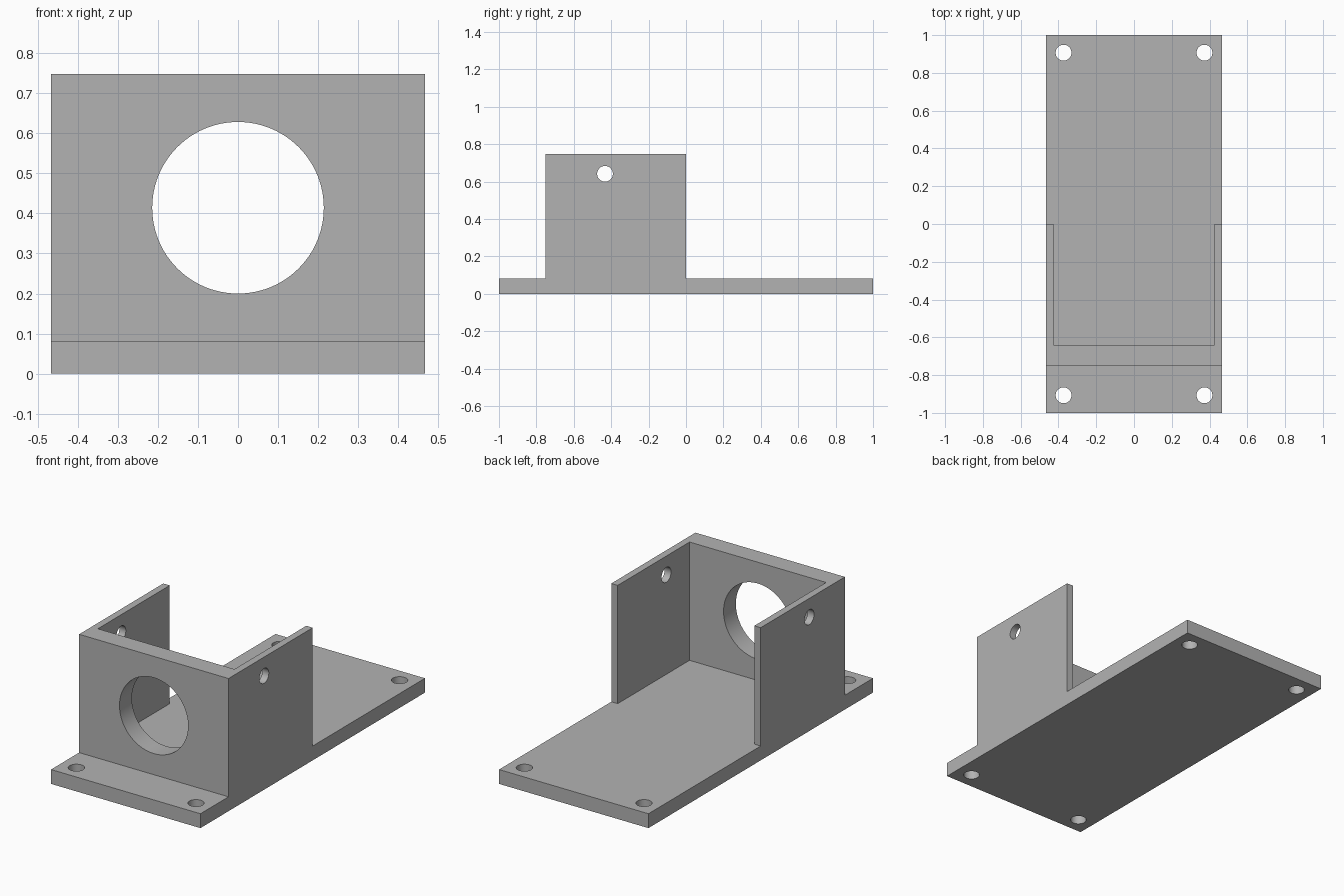
import bpy, bmesh, math

if "Cube" in bpy.data.objects:
    bpy.data.objects.remove(bpy.data.objects["Cube"])

W, BASE_H, TOP = 0.466, 0.081, 0.748      # half width, base thickness, wall top
WALL_FRONT, WALL_BACK = -0.75, 0.0
FRONT_T, SIDE_T = 0.11, 0.04

gray = bpy.data.materials.new("light gray")
gray.diffuse_color = (0.45, 0.45, 0.45, 1)
gray.use_nodes = True
gray.node_tree.nodes["Principled BSDF"].inputs["Base Color"].default_value = gray.diffuse_color


def prism(name, outline, z0, z1):
    """Extrude a closed xy outline from z0 to z1."""
    bm = bmesh.new()
    face = bm.faces.new([bm.verts.new((x, y, z0)) for x, y in outline])
    ext = bmesh.ops.extrude_face_region(bm, geom=[face])
    moved = [v for v in ext["geom"] if isinstance(v, bmesh.types.BMVert)]
    bmesh.ops.translate(bm, verts=moved, vec=(0, 0, z1 - z0))
    bmesh.ops.recalc_face_normals(bm, faces=bm.faces)
    mesh = bpy.data.meshes.new(name)
    bm.to_mesh(mesh)
    bm.free()
    mesh.materials.append(gray)
    ob = bpy.data.objects.new(name, mesh)
    bpy.context.collection.objects.link(ob)
    return ob


def drill(name, loc, radius, depth, rot=(0, 0, 0), sides=32):
    bpy.ops.mesh.primitive_cylinder_add(vertices=sides, radius=radius, depth=depth,
                                        location=loc, rotation=rot)
    ob = bpy.context.object
    ob.name = name
    ob.data.materials.append(gray)
    return ob


def combine(target, tool, operation):
    mod = target.modifiers.new(operation.lower(), 'BOOLEAN')
    mod.operation, mod.solver, mod.object = operation, 'EXACT', tool
    bpy.context.view_layer.objects.active = target
    bpy.ops.object.modifier_apply(modifier=mod.name)
    bpy.data.objects.remove(tool, do_unlink=True)


# Base plate
bracket = prism("mounting_bracket", [(-W, -1), (W, -1), (W, 1), (-W, 1)], 0, BASE_H)

# U-shaped wall: thick front, two thin sides
inner_x, inner_y = W - SIDE_T, WALL_FRONT + FRONT_T
wall = prism("u_wall", [(-W, WALL_FRONT), (W, WALL_FRONT), (W, WALL_BACK),
                        (inner_x, WALL_BACK), (inner_x, inner_y), (-inner_x, inner_y),
                        (-inner_x, WALL_BACK), (-W, WALL_BACK)], BASE_H, TOP)
combine(bracket, wall, 'UNION')

# Large front opening
combine(bracket, drill("front_opening", (0, WALL_FRONT + FRONT_T / 2, 0.414), 0.214, 0.3,
                       (math.pi / 2, 0, 0), 96), 'DIFFERENCE')

# Cross hole through both side walls
combine(bracket, drill("side_hole", (0, -0.433, 0.642), 0.042, 1.2,
                       (0, math.pi / 2, 0), 48), 'DIFFERENCE')

# Corner screw holes
for sx in (-1, 1):
    for sy in (-1, 1):
        combine(bracket, drill("screw_hole", (sx * 0.373, sy * 0.907, BASE_H / 2),
                               0.042, 0.3, sides=48), 'DIFFERENCE')

# Merge coplanar faces and smooth the bores
bm = bmesh.new()
bm.from_mesh(bracket.data)
bmesh.ops.remove_doubles(bm, verts=bm.verts, dist=1e-5)
bmesh.ops.dissolve_limit(bm, angle_limit=math.radians(0.5), verts=bm.verts, edges=bm.edges)
bm.to_mesh(bracket.data)
bm.free()
bpy.ops.object.select_all(action='DESELECT')
bracket.select_set(True)
bpy.context.view_layer.objects.active = bracket
bpy.ops.object.shade_smooth_by_angle(angle=math.radians(30))
